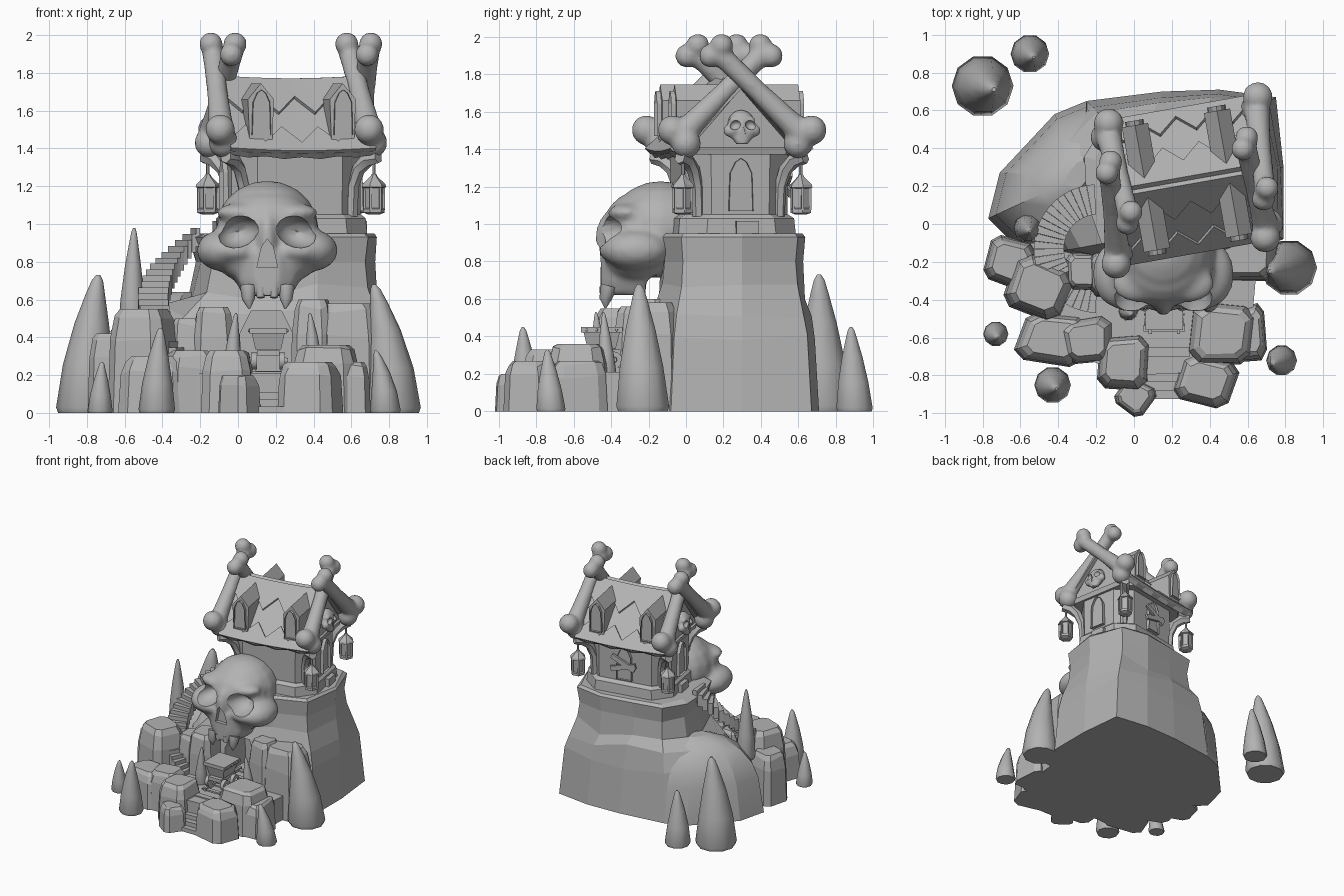
import bpy, bmesh, math, random
from mathutils import Vector as V, Matrix as M

if "Cube" in bpy.data.objects:
    bpy.data.objects.remove(bpy.data.objects["Cube"])

random.seed(4)
stone = bpy.data.materials.new("stone_grey")
stone.diffuse_color = (0.45, 0.45, 0.45, 1)
stone.use_nodes = True
stone.node_tree.nodes["Principled BSDF"].inputs["Base Color"].default_value = stone.diffuse_color
I = M.Identity(4)
HOUSE = M.Translation((0.28, 0.23, 0)) @ M.Rotation(math.radians(10), 4, 'Z')


def finish(name, bm, mat=I, smooth=None):
    bm.transform(mat)
    bmesh.ops.recalc_face_normals(bm, faces=bm.faces)
    me = bpy.data.meshes.new(name)
    bm.to_mesh(me)
    bm.free()
    me.materials.append(stone)
    ob = bpy.data.objects.new(name, me)
    bpy.context.collection.objects.link(ob)
    if smooth:
        shade(ob, smooth)
    return ob


def shade(ob, angle):
    bpy.ops.object.select_all(action='DESELECT')
    ob.select_set(True)
    bpy.context.view_layer.objects.active = ob
    bpy.ops.object.shade_smooth_by_angle(angle=math.radians(angle))


def loft(name, rings, mat=I, smooth=None, bm=None):
    """Skin a list of equal-length point rings and cap both ends."""
    own = bm is None
    bm = bm or bmesh.new()
    vs = [[bm.verts.new(p) for p in r] for r in rings]
    n = len(vs[0])
    for a, b in zip(vs, vs[1:]):
        for i in range(n):
            bm.faces.new((a[i], a[(i + 1) % n], b[(i + 1) % n], b[i]))
    bm.faces.new(vs[0][::-1])
    bm.faces.new(vs[-1])
    return finish(name, bm, mat, smooth) if own else None


def circle(c, r, n, u=V((1, 0, 0)), v=V((0, 1, 0))):
    return [V(c) + r * (math.cos(t) * u + math.sin(t) * v)
            for t in (2 * math.pi * i / n for i in range(n))]


def tube(name, pts, radii, n=8, mat=I, smooth=50, bm=None):
    pts = [V(p) for p in pts]
    rings = []
    for i, (p, r) in enumerate(zip(pts, radii)):
        d = (pts[min(i + 1, len(pts) - 1)] - pts[max(i - 1, 0)]).normalized()
        u = d.cross(V((1, 0, 0)) if abs(d.x) < 0.8 else V((0, 1, 0))).normalized()
        rings.append(circle(p, r, n, u, d.cross(u)))
    return loft(name, rings, mat, smooth, bm)


def box(name, c, s, mat=I, taper=1, bm=None):
    rings = [[(c[0] + a * s[0] * k / 2, c[1] + b * s[1] * k / 2, c[2] + h * s[2] / 2)
              for a, b in ((-1, -1), (1, -1), (1, 1), (-1, 1))] for h, k in ((-1, taper), (1, 1))]
    return loft(name, rings, mat, None, bm)


def ball(bm, c, r):
    bmesh.ops.create_uvsphere(bm, u_segments=16, v_segments=10, radius=1,
                              matrix=M.Translation(c) @ M.Diagonal((*r, 1)))


def rock(name, x, y, rx, ry, h, turn=.78, n=4):
    """Chunky boulder: n main corners, each chamfered into two points."""
    rings = []
    ks = [random.uniform(1.0, 1.18) for _ in range(n)]
    for f, s in ((0, 1.04), (.7, .97), (.93, .84), (1, .68)):
        ring = []
        for i, k in enumerate(ks):
            for e in (-.2, .2):
                a = turn + math.tau * i / n + e
                ring.append((x + rx * s * k * math.cos(a), y + ry * s * k * math.sin(a),
                             h * f + (random.uniform(-.015, .015) if 0 < f < 1 else 0)))
        rings.append(ring)
    return loft(name, rings)


def bake(ob, mods):
    for kind, props in mods:
        m = ob.modifiers.new(kind, kind)
        for k, v in props.items():
            setattr(m, k, v)
    dg = bpy.context.evaluated_depsgraph_get()
    me = bpy.data.meshes.new_from_object(ob.evaluated_get(dg))
    ob.modifiers.clear()
    ob.data = me


def cut(ob, cutter):
    cutter.hide_render = True
    bake(ob, [('BOOLEAN', dict(object=cutter, operation='DIFFERENCE', solver='EXACT'))])
    bpy.data.objects.remove(cutter)


# --- cliff, with a cave cut under the skull
base = [(.79, -.08), (.79, .3), (.75, .67), (.45, .71), (.15, .7), (-.25, .65),
        (-.52, .45), (-.6, .1), (-.42, -.15), (-.1, -.22), (.42, -.22)]
top = [(.68, -.02), (.73, .3), (.62, .59), (.38, .63), (.1, .58), (-.14, .53),
       (-.24, .35), (-.22, .12), (-.15, -.1), (.1, -.14), (.42, -.12)]
rings = []
for z, t in ((0, 1), (.42, .72), (.54, .5), (.64, .06), (.8, -.06), (.93, .08), (.95, -.12)):
    rings.append([(a[0] + (b[0] - a[0]) * t, a[1] + (b[1] - a[1]) * t,
                   z + (random.uniform(-.05, .05) if .1 < z < .7 else 0)) for a, b in zip(top, base)])
cliff = loft("cliff", rings)
arch = [(-.13, .2), (.13, .2), (.14, .42), (.08, .54), (-.08, .54), (-.14, .42)]
cut(cliff, loft("cave_cutter", [[(.15 + x, y, z) for x, z in arch] for y in (-.5, .08)]))

# --- domed shoulder behind the stairs, leaning on the cliff
foot = [(-.25, .65), (-.42, .58), (-.71, .27), (-.77, .03), (-.62, -.12), (-.35, -.1), (-.1, .2)]
loft("rear_left_shoulder", [[(x + (-.27 - x) * t, y + (.26 - y) * t, z) for x, y in foot]
                            for z, t in ((0, 0), (.3, .08), (.42, .17), (.53, .34), (.6, .55), (.64, .8))], smooth=24)

# --- yard floor and boulders around it
yard = [(.66, -.1), (.62, -.55), (.42, -.78), (-.02, -.8), (-.4, -.66), (-.6, -.35), (-.6, -.1)]
loft("yard", [[(x, y, z) for x, y in yard] for z in (0, .21)])
for x, y, rx, ry, h, turn in (
        (-.66, -.2, .13, .13, .42, .5), (-.5, -.34, .18, .16, .55, .4), (-.43, -.6, .19, .14, .3, .6),
        (-.25, -.62, .15, .13, .33, .9), (-.06, -.73, .14, .15, .33, .75), (0, -.91, .1, .09, .2, .2),
        (.38, -.83, .16, .13, .27, .5), (.47, -.58, .18, .17, .36, .7), (.6, -.58, .1, .16, .27, .9),
        (.58, -.17, .2, .15, .58, .8), (-.13, -.26, .12, .14, .56, .8), (.4, -.2, .11, .11, .6, .6),
        (-.27, -.25, .1, .11, .5, .8)):
    rock("boulder", x, y, rx, ry, h, turn)

# --- curved horn spikes standing around the cliff
for x, y, z, r, h, dx in (
        (-.8, .73, 0, .16, .73, .06), (-.55, .9, 0, .1, .45, .02), (.82, -.23, 0, .145, .68, -.1),
        (-.73, -.58, 0, .065, .27, .01), (-.43, -.85, 0, .095, .45, .02), (.78, -.72, 0, .08, .33, -.05),
        (-.56, -.02, .4, .075, .58, .01), (-.03, -.46, .2, .05, .33, .02), (.4, -.42, .2, .05, .33, -.02)):
    prof = ((0, .95), (.04, 1.02), (.35, .84), (.65, .57), (.86, .32), (.96, .19), (1, .07))
    loft("horn_spike", [circle((x + dx * f * f, y - .02 * f, z + h * f), r * k, 10) for f, k in prof], smooth=50)

# --- winding stair up to the house
for i in range(24):
    a0 = math.radians(268 - 175 * i / 24)
    a1 = a0 - math.radians(7.1)
    z = .25 + .73 * i / 23
    ring = [(-.19 + r * math.cos(a), -.13 + r * math.sin(a)) for a, r in ((a0, .18), (a0, .34), (a1, .34), (a1, .18))]
    loft("winding_step", [[(x, y, h) for x, y in ring] for h in (z - .1, z)])

# --- front steps, two slabs per tread
for i in range(6):
    for k, w in ((-1, .13), (1, .11)):
        box("front_step", (.18 + k * .06, -.9 + .045 * i, (.035 + .037 * i) / 2), (w, .05, .035 + .037 * i))

# --- mine cart on rails
C = M.Translation((.16, -.45, .21))
box("cart_tub", (0, 0, .175), (.18, .2, .1), C, .75)
box("cart_rim", (0, 0, .225), (.2, .22, .03), C)
box("cart_frame", (0, 0, .105), (.12, .2, .03), C)
for sx in (-1, 1):
    box("rail", (sx * .075, .12, .012), (.018, .5, .022), C)
    for y in (-.065, .065):
        tube("cart_wheel", [(sx * .06, y, .065), (sx * .09, y, .065)], (.045, .045), 12, C)
        tube("wheel_hub", [(sx * .08, y, .065), (sx * .105, y, .065)], (.02, .015), 8, C)
    for j in range(4):
        tube("rivet", [(sx * .09, -.08 + .053 * j, .225), (sx * .107, -.08 + .053 * j, .225)], (.01, .007), 6, C)
for j in range(5):
    box("sleeper", (0, -.1 + .11 * j, .006), (.22, .035, .012), C)


# --- giant skull: blended volumes, then sockets and nose cut out
def skull(name, mat, voxel):
    bm = bmesh.new()
    ball(bm, (0, 0, .97), (.275, .28, .26))
    ball(bm, (0, -.1, .98), (.27, .21, .2))
    for s in (-1, 1):
        ball(bm, (s * .235, -.13, .86), (.14, .18, .11))
        ball(bm, (s * .17, -.23, .86), (.15, .1, .07))
        ball(bm, (s * .14, -.18, 1.06), (.13, .1, .05))
        ball(bm, (s * .13, -.13, .8), (.13, .16, .1))
    ball(bm, (0, -.27, .92), (.055, .08, .15))
    loft("", [[(a * w, -.2 + b * .12, z) for a, b in ((-1, 1), (-.85, -.5), (-.35, -1), (.35, -1), (.85, -.5), (1, 1))]
              for z, w in ((.62, .13), (.7, .175), (.85, .19))], bm=bm)
    bmesh.ops.recalc_face_normals(bm, faces=bm.faces)
    ob = finish(name, bm)
    bake(ob, [('REMESH', dict(mode='VOXEL', voxel_size=voxel)), ('SMOOTH', dict(iterations=5, factor=.5))])
    bm = bmesh.new()
    for s in (-1, 1):
        bmesh.ops.create_uvsphere(bm, u_segments=12, v_segments=8, radius=1, matrix=M.Translation((s * .158, -.32, .96))
                                  @ M.Rotation(s * .25, 4, 'Y') @ M.Diagonal((.115, .17, .085, 1)))
    loft("", [[(x, y, z) for x, z in ((-.055, .77), (.055, .77), (.03, .88), (0, .92), (-.03, .88))] for y in (-.5, -.29)], bm=bm)
    cut(ob, finish("socket_cutter", bm))
    ob.data.transform(mat)
    shade(ob, 40)
    return ob


skull("giant_skull", M.Translation((.155, -.135, 0)), .02)
for s in (-1, 1):
    tube("fang", [(.155 + s * .1, -.41, .67), (.155 + s * .1, -.43, .6), (.155 + s * .095, -.43, .55)], (.045, .033, .004), 8)
    tube("small_tooth", [(.155 + s * .035, -.43, .66), (.155 + s * .035, -.44, .61)], (.032, .02), 8)


# --- house body: chamfered walls on a plinth, gable walls above
def octo(hx, hy, c, z):
    return [(x, y, z) for x, y in ((hx, -hy + c), (hx, hy - c), (hx - c, hy), (c - hx, hy), (-hx, hy - c),
                                   (-hx, c - hy), (c - hx, -hy), (hx - c, -hy))]


loft("plinth", [octo(.38, .32, .13, .92), octo(.37, .31, .13, 1.03), octo(.35, .28, .12, 1.05)], HOUSE)
loft("walls", [octo(.345, .275, .12, 1.0), octo(.35, .28, .12, 1.4)], HOUSE)
for sx in (-1, 1):
    box("plinth_stone", (sx * .38, .03, .98), (.05, .12, .07), HOUSE)
loft("gable_wall", [[(x, -.3, 1.38), (x, .3, 1.38), (x, 0, 1.72)] for x in (-.36, .36)], HOUSE)
loft("eave_beam", [octo(.37, .32, .08, 1.37), octo(.38, .33, .08, 1.41)], HOUSE)


# --- roof slabs with zigzag shingle layers
def slope(x, s, side, lift=0):
    return (x, side * (.36 * s + lift * .7), 1.765 - .375 * s + lift * .7 - .015 * math.cos(x * 4))


def sheet(name, upper, lower, side, lo, hi):
    bm = bmesh.new()
    for i in range(len(upper) - 1):
        q = [upper[i], upper[i + 1], lower[i + 1], lower[i]]
        loft("", [[slope(x, s, side, l) for x, s in q] for l in (lo, hi)], bm=bm)
    finish(name, bm, HOUSE)


xs = [-.39 + .78 * i / 8 for i in range(9)]
for side in (-1, 1):
    sheet("roof_slab", [(x, 0) for x in xs], [(x, 1 + .03 * (i % 2)) for i, x in enumerate(xs)], side, -.03, .01)
    sheet("ridge_shingles", [(x, 0) for x in xs], [(x, (.25, .48)[i % 2]) for i, x in enumerate(xs)], side, .005, .03)
    sheet("eave_shingles", [(x, (.9, .68)[i % 2]) for i, x in enumerate(xs)], [(x, 1.02) for x in xs], side, .005, .03)


# --- pointed-arch windows
def window(name, mat, w, h):
    bm = bmesh.new()
    pts = [(-w, 0), (w, 0), (w * .9, h * .72), (w * .45, h * .93), (0, h), (-w * .45, h * .93), (-w * .9, h * .72)]
    loft("", [[(x, y, z) for x, z in pts] for y in (.01, -.025)], bm=bm)
    bm.faces.ensure_lookup_table()
    f = bm.faces[-1]
    bmesh.ops.inset_region(bm, faces=[f], thickness=.018)
    bmesh.ops.translate(bm, verts=f.verts, vec=(0, .02, 0))
    finish(name, bm, mat)


def facing(deg, dist, z, off=0):
    return HOUSE @ M.Rotation(math.radians(deg), 4, 'Z') @ M.Translation((off, -dist, z))


for deg in (0, 180):
    for x in (-.22, .22):
        R = HOUSE @ M.Rotation(math.radians(deg), 4, 'Z')
        prof = [(x - .06, 1.42), (x + .06, 1.42), (x + .07, 1.66), (x, 1.745), (x - .07, 1.66)]
        loft("dormer", [[(a, y, z) for a, z in prof] for y in (-.335, -.04)], R)
        window("dormer_window", facing(deg, .335, 1.47, x), .05, .24)
for deg, d in ((90, .35), (270, .35), (180, .28)):
    window("wall_window", facing(deg, d, 1.07), .065, .28)
for tilt in (.45, -.25):
    box("boarded_plank", (0, 0, 0), (.22, .02, .04), facing(180, .315, 1.2 + tilt * .05) @ M.Rotation(tilt, 4, 'Y'))

# --- small skull on each gable
for deg in (90, 270):
    skull("gable_skull", facing(deg, .37, 1.24) @ M.Diagonal((.27, .18, .3, 1)), .035)


# --- crossed bones over each gable
def bone(a, b):
    a, b = V(a), V(b)
    bm = bmesh.new()
    side = (b - a).cross(V((1, 0, 0))).normalized()
    tube("", [a.lerp(b, t) for t in (0, .2, .5, .8, 1)], (.075, .064, .055, .056, .06), 12, bm=bm)
    for p, r in ((a, .08), (b, .063)):
        for s in (-1, 1):
            ball(bm, p + side * s * r * .62 + V((s * .015, 0, 0)), (r, r, r))
    ob = finish("crossed_bone", bm, HOUSE)
    bake(ob, [('REMESH', dict(mode='VOXEL', voxel_size=.014)), ('SMOOTH', dict(iterations=6, factor=.5))])
    shade(ob, 60)


for sx in (-1, 1):
    for sy in (-1, 1):
        off = .4 + .03 * sx * sy
        bone((sx * off, sy * .335, 1.465), (sx * (off - .035), -sy * .14, 1.925))

# --- corner brackets and hanging lanterns
for sx in (-1, 1):
    for sy in (-1, 1):
        path = [(.29, .22, 1.04), (.295, .225, 1.2), (.32, .25, 1.29), (.36, .29, 1.34), (.41, .34, 1.355)]
        tube("corner_bracket", [(sx * x, sy * y, z) for x, y, z in path], (.03, .032, .036, .04, .034), 6, HOUSE, 30)
        if (sx, sy) == (-1, -1):
            continue
        L = HOUSE @ M.Translation((sx * .39, sy * .32, 0))
        prof = ((1.05, .03), (1.06, .058), (1.08, .058), (1.085, .045), (1.19, .052), (1.195, .066), (1.21, .062), (1.25, .02), (1.265, .012))
        loft("lantern", [circle((0, 0, z), r, 6) for z, r in prof], L)
        tube("lantern_hook", [(0, 0, 1.26), (0, 0, 1.35)], (.009, .009), 6, L)
        for c in circle((0, 0, 1.135), .052, 6):
            box("lantern_bar", c, (.012, .012, .12), L)
